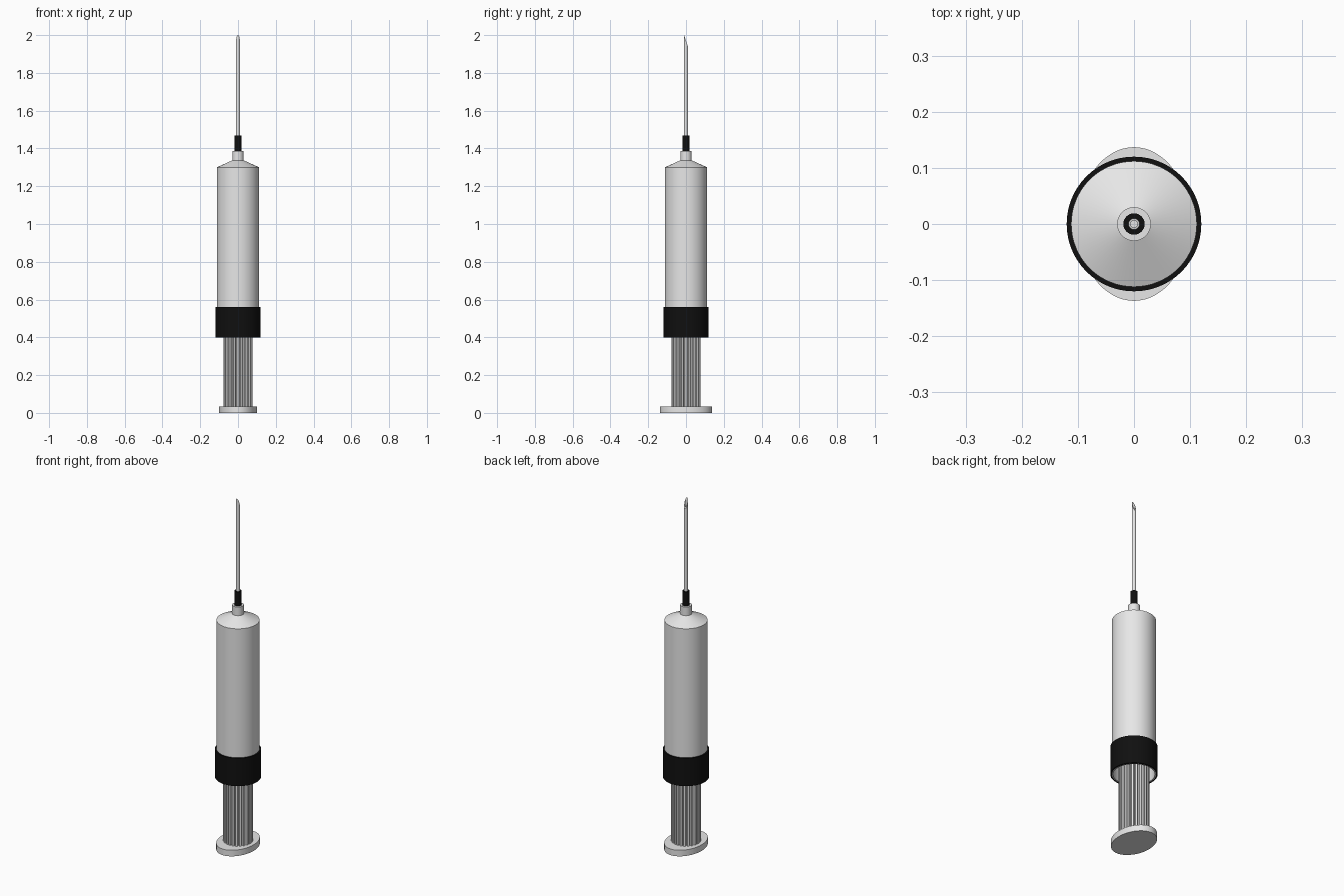
import bpy, bmesh, math

if "Cube" in bpy.data.objects:
    bpy.data.objects.remove(bpy.data.objects["Cube"])


def material(name, rgb):
    m = bpy.data.materials.new(name)
    m.use_nodes = True
    m.diffuse_color = (*rgb, 1)
    m.node_tree.nodes["Principled BSDF"].inputs["Base Color"].default_value = (*rgb, 1)
    return m


white = material("pale plastic", (0.8, 0.8, 0.8))
black = material("black rubber", (0.005, 0.005, 0.005))


def finish(name, bm, mat, smooth=True):
    bmesh.ops.recalc_face_normals(bm, faces=bm.faces)
    mesh = bpy.data.meshes.new(name)
    bm.to_mesh(mesh)
    bm.free()
    ob = bpy.data.objects.new(name, mesh)
    bpy.context.collection.objects.link(ob)
    mesh.materials.append(mat)
    if smooth:
        bpy.ops.object.select_all(action='DESELECT')
        bpy.context.view_layer.objects.active = ob
        ob.select_set(True)
        bpy.ops.object.shade_smooth_by_angle(angle=math.radians(30))
    return ob


def lathe(name, profile, mat, sides=64):
    """Closed (radius, z) profile turned about the z axis."""
    bm = bmesh.new()
    rings = []
    for r, z in profile:
        if r == 0:
            rings.append([bm.verts.new((0, 0, z))] * sides)
        else:
            rings.append([bm.verts.new((r * math.cos(a), r * math.sin(a), z))
                          for a in (math.tau * i / sides for i in range(sides))])
    for lower, upper in zip(rings, rings[1:] + rings[:1]):
        for i in range(sides):
            j = (i + 1) % sides
            corners = list(dict.fromkeys((lower[i], lower[j], upper[j], upper[i])))
            if len(corners) > 2:
                bm.faces.new(corners)
    return finish(name, bm, mat)


def prism(name, outline, z0, z1, mat, smooth=True):
    bm = bmesh.new()
    base = bm.faces.new([bm.verts.new((x, y, z0)) for x, y in outline])
    top = bmesh.ops.extrude_face_region(bm, geom=[base], use_keep_orig=True)
    verts = [v for v in top["geom"] if isinstance(v, bmesh.types.BMVert)]
    bmesh.ops.translate(bm, verts=verts, vec=(0, 0, z1 - z0))
    return finish(name, bm, mat, smooth)


# Hollow barrel with tapered shoulder and neck, open at the bottom
lathe("barrel", [(0.106, 0.4), (0.112, 0.4), (0.112, 1.3), (0.03, 1.337),
                 (0.03, 1.387), (0, 1.387), (0, 1.29), (0.106, 1.29)], white)

# Grip collar
lathe("collar", [(0.1115, 0.4), (0.12, 0.4), (0.12, 0.56), (0.1115, 0.56)], black)

# Needle hub
lathe("needle_hub", [(0.009, 1.38), (0.019, 1.38), (0.019, 1.468), (0.009, 1.468)], black, 32)

# Hollow needle with its tip cut on a slant
needle = lathe("needle", [(0.006, 1.38), (0.01, 1.38), (0.01, 2.0), (0.006, 2.0)], white, 24)
for v in needle.data.vertices:
    if v.co.z > 1.9:
        v.co.z = 1.97 - 3 * v.co.y

# Fluted plunger rod
teeth = 24
flutes = []
for t in range(teeth):
    for radius, offset in ((0.066, -0.45), (0.078, -0.25), (0.078, 0.25), (0.066, 0.45)):
        a = math.tau * (t + offset) / teeth
        flutes.append((radius * math.cos(a), radius * math.sin(a)))
prism("plunger_rod", flutes, 0.03, 0.9, white, smooth=False)

# Stopper inside the barrel
lathe("stopper", [(0, 0.9), (0.104, 0.9), (0.104, 0.98), (0, 1.0)], black)

# Oval thumb plate
oval = [(0.1 * math.cos(math.tau * i / 64), 0.137 * math.sin(math.tau * i / 64)) for i in range(64)]
prism("thumb_plate", oval, 0, 0.035, white)
